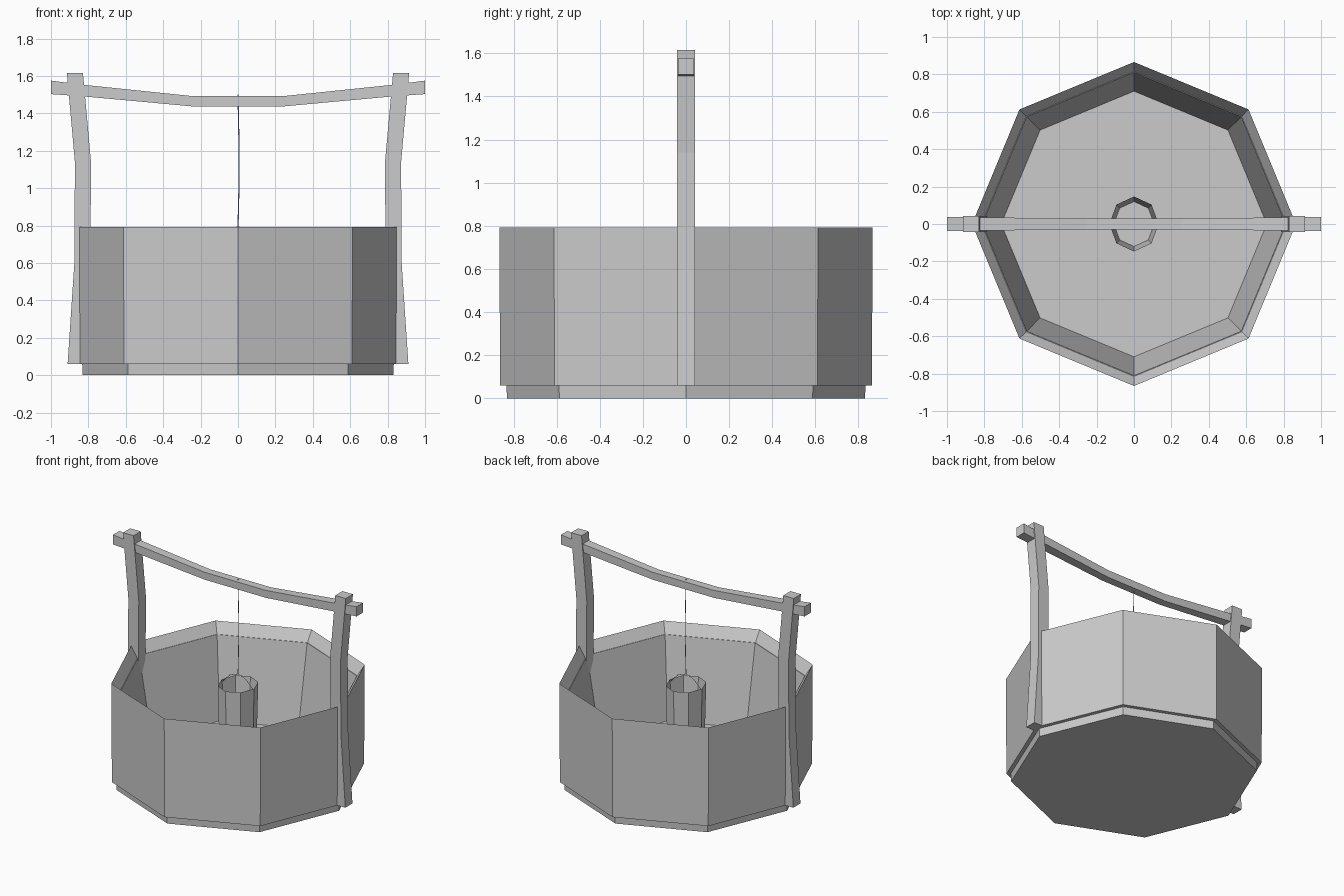
import bpy, bmesh
from math import sin, cos, pi

if "Cube" in bpy.data.objects:
    bpy.data.objects.remove(bpy.data.objects["Cube"])


def make(name, bm):
    bmesh.ops.recalc_face_normals(bm, faces=bm.faces)
    me = bpy.data.meshes.new(name)
    bm.to_mesh(me)
    bm.free()
    ob = bpy.data.objects.new(name, me)
    bpy.context.collection.objects.link(ob)
    return ob


def loft(name, rings):
    """Skin a list of vertex rings and cap both ends."""
    bm = bmesh.new()
    vs = [[bm.verts.new(p) for p in r] for r in rings]
    n = len(rings[0])
    for a, b in zip(vs, vs[1:]):
        for i in range(n):
            j = (i + 1) % n
            bm.faces.new((a[i], a[j], b[j], b[i]))
    bm.faces.new(vs[0])
    bm.faces.new(vs[-1])
    return make(name, bm)


def octagon(r, z, squash=1.0):
    """Eight-sided ring with corners on the axes, optionally narrower in x."""
    return [(r * cos(i * pi / 4) * squash, r * sin(i * pi / 4), z)
            for i in range(8)]


def wire(name, pts, radius):
    cu = bpy.data.curves.new(name, 'CURVE')
    cu.dimensions = '3D'
    cu.bevel_depth = radius
    cu.bevel_resolution = 0
    cu.use_fill_caps = True
    sp = cu.splines.new('POLY')
    sp.points.add(len(pts) - 1)
    for p, co in zip(sp.points, pts):
        p.co = (*co, 1)
    ob = bpy.data.objects.new(name, cu)
    bpy.context.collection.objects.link(ob)


# Footing under the wall
loft("base", [octagon(0.83, 0), octagon(0.833, 0.06)])

# Well wall with sloped rim, tapering inside and floor
loft("well_wall", [octagon(r, z) for r, z in
                   [(0.862, 0.06), (0.866, 0.793), (0.815, 0.715),
                    (0.811, 0.715), (0.71, 0.12)]])

# Bent posts on both sides: centre x, z
post = [(0.868, 0.06), (0.832, 0.60), (0.829, 1.14), (0.872, 1.615)]
hw, hd = 0.043, 0.042
for side, label in ((-1, "left_post"), (1, "right_post")):
    loft(label, [[(side * x - hw, -hd, z), (side * x + hw, -hd, z),
                  (side * x + hw, hd, z), (side * x - hw, hd, z)]
                 for x, z in post])

# Sagging crossbeam: x, bottom z, top z, half depth
half = [(0.25, 1.438, 1.493, 0.03), (0.82, 1.49, 1.552, 0.035),
        (1.0, 1.503, 1.575, 0.038)]
beam = [(-x, b, t, d) for x, b, t, d in reversed(half)] + half
loft("crossbeam", [[(x, -d, b), (x, d, b), (x, d, t), (x, -d, t)]
                   for x, b, t, d in beam])

# Bucket, open at the top, sides sloping to the bottom inside
loft("bucket", [octagon(r, z, 0.9) for r, z in
                [(0.138, 0.38), (0.147, 0.72), (0.12, 0.41)]])

# Bucket handle and rope
wire("bucket_handle", [(-0.125, 0, 0.71), (-0.065, 0, 0.77), (0, 0, 0.795),
                       (0.065, 0, 0.77), (0.125, 0, 0.71)], 0.002)
wire("rope", [(0, 0, 0.79), (0.005, 0, 1.0), (0.006, 0, 1.2),
              (0.002, 0, 1.4), (0, 0, 1.5)], 0.003)
